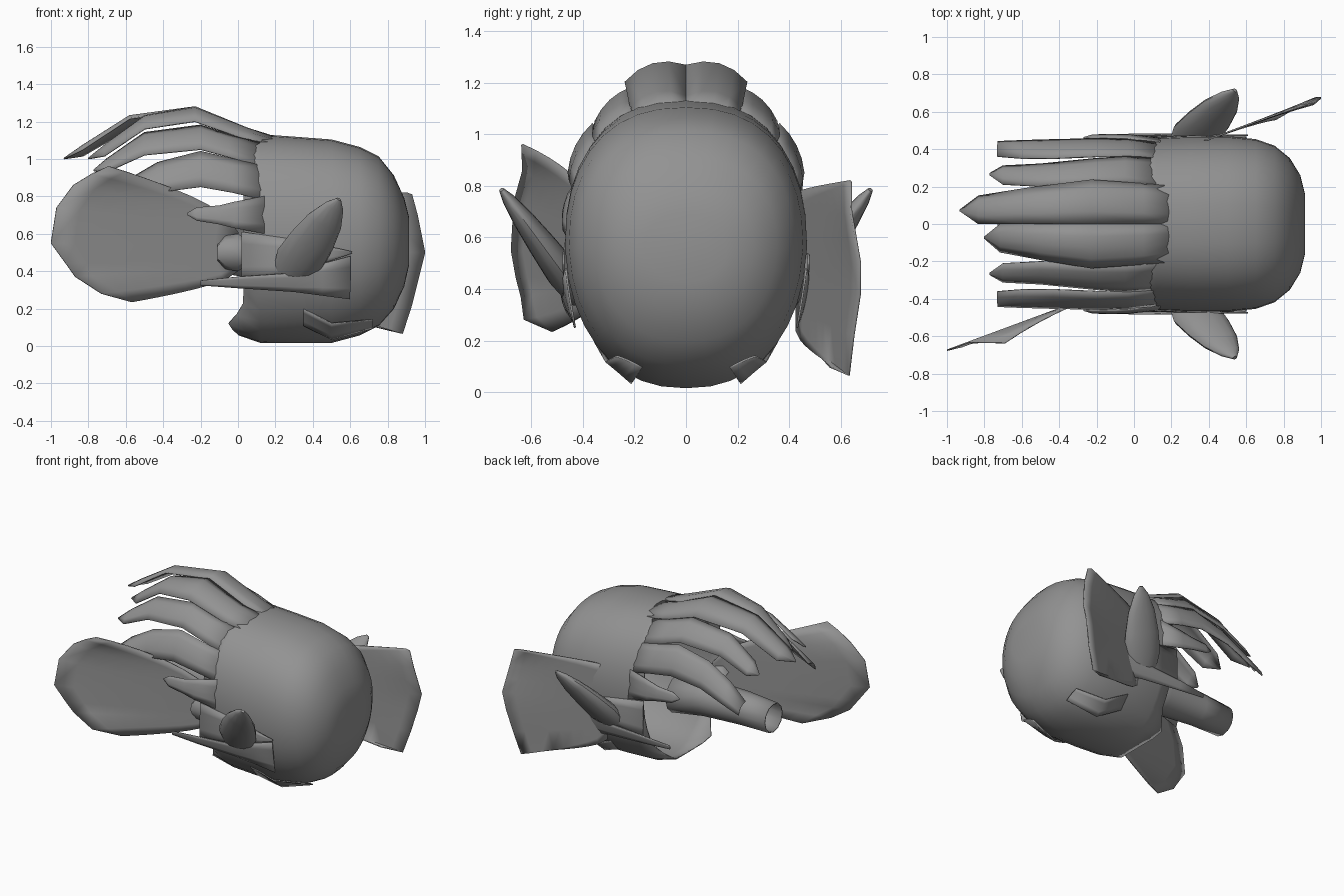
import bpy, bmesh, math
from mathutils import Vector

if "Cube" in bpy.data.objects:
    bpy.data.objects.remove(bpy.data.objects["Cube"])

grey = bpy.data.materials.new("plain grey")
grey.diffuse_color = (0.29, 0.29, 0.29, 1)
grey.use_nodes = True
grey.node_tree.nodes["Principled BSDF"].inputs["Base Color"].default_value = grey.diffuse_color


def make(name, rows, closed=False, thick=0.0, mirror=False, cap=False):
    """Skin a grid of point rows into one smooth object."""
    bm = bmesh.new()
    vs = [[bm.verts.new(p) for p in r] for r in rows]
    n = len(rows[0])
    for a, b in zip(vs, vs[1:]):
        for i in range(n if closed else n - 1):
            j = (i + 1) % n
            bm.faces.new((a[i], a[j], b[j], b[i]))
    if cap:
        bm.faces.new(vs[-1])
    bmesh.ops.remove_doubles(bm, verts=bm.verts, dist=0.0005)
    bmesh.ops.recalc_face_normals(bm, faces=bm.faces)
    me = bpy.data.meshes.new(name)
    bm.to_mesh(me)
    bm.free()
    ob = bpy.data.objects.new(name, me)
    bpy.context.collection.objects.link(ob)
    me.materials.append(grey)
    if thick:
        m = ob.modifiers.new("thickness", 'SOLIDIFY')
        m.thickness = thick
        m.offset = 0
    if mirror:
        m = ob.modifiers.new("mirror", 'MIRROR')
        m.use_axis = (False, True, False)
        m.use_mirror_merge = False
    bpy.ops.object.select_all(action='DESELECT')
    ob.select_set(True)
    bpy.context.view_layer.objects.active = ob
    bpy.ops.object.shade_smooth_by_angle(angle=math.radians(45))
    return ob


def strand(name, stations, bulge=0.02, side=1, mirror=False, root=0.4):
    """Each station is x, upper edge y z, lower edge y z; the middle bulges outward."""
    rows = []
    for k, (x, y1, z1, y2, z2) in enumerate(stations):
        a, b = Vector((x, y1 * side, z1)), Vector((x, y2 * side, z2))
        out = Vector((0, (z1 - z2) * side, abs(y2 - y1)))
        if out.length > 0:
            out.normalize()
        w = bulge * min(1, (a - b).length / 0.1) * (root if k == 0 else 1)
        rows.append([a.lerp(b, v) + out * w * 4 * v * (1 - v) for v in (0, 0.25, 0.5, 0.75, 1)])
    make(name, rows, thick=0.008, mirror=mirror)


# hair cap: hollow shell open towards -x (x, top, bottom, half width)
SECTIONS = [(0.03, 1.135, 0.06, 0.447), (0.12, 1.128, 0.02, 0.457), (0.3, 1.115, 0.02, 0.465),
            (0.5, 1.1, 0.02, 0.465), (0.65, 1.06, 0.06, 0.45), (0.75, 1.01, 0.11, 0.415),
            (0.83, 0.91, 0.2, 0.35), (0.885, 0.79, 0.32, 0.26), (0.91, 0.69, 0.43, 0.16)]
rows = []
for k, (x, top, bot, hy) in enumerate(SECTIONS):
    row = []
    for i in range(36):
        t = math.tau * i / 36
        c, s = math.cos(t), math.sin(t)
        y = hy * math.copysign(abs(c) ** 0.85, c)
        z = (top + bot) / 2 + (top - bot) / 2 * math.copysign(abs(s) ** 0.85, s)
        if s < 0:
            y *= 1 - (0.15 if k < 2 else 0.1) * abs(s)
        # the front rim reaches further forward low down at both sides
        dx = 0
        if k == 0 and s < -0.2:
            dx = -0.08 * math.exp(-((s + 0.87) / 0.12) ** 2)
        row.append((x + dx, y, z))
    rows.append(row)
make("hair_cap", rows, closed=True, thick=0.008, cap=True)

# fringe strands
for side, tip, nm in ((1, -0.93, "fringe_centre_long"), (-1, -0.8, "fringe_centre_short")):
    k = tip / -0.93
    strand(nm, [(0.22, 0, 1.11, 0.2, 1.08), (0.05, 0, 1.145, 0.215, 1.1),
                (-0.23, 0, 1.265, 0.235, 1.2), (-0.58 * k, 0, 1.215, 0.19, 1.16),
                (-0.83 * k, 0, 1.05, 0.15, 1.015), (tip, 0.07, 1.0, 0.075, 1.0)],
           bulge=0.04, side=side, root=0.2)
strand("fringe_upper", [(0.14, 0.21, 1.08, 0.355, 0.95), (-0.05, 0.21, 1.13, 0.36, 1.01),
                        (-0.2, 0.21, 1.18, 0.35, 1.05), (-0.5, 0.2, 1.14, 0.32, 1.02),
                        (-0.7, 0.21, 1.0, 0.31, 0.93), (-0.77, 0.26, 0.94, 0.27, 0.935)], mirror=True)
strand("fringe_side", [(0.14, 0.35, 0.96, 0.435, 0.78), (-0.03, 0.36, 1.0, 0.45, 0.82),
                       (-0.2, 0.36, 1.04, 0.455, 0.85), (-0.43, 0.35, 0.98, 0.45, 0.82),
                       (-0.6, 0.35, 0.88, 0.445, 0.75), (-0.73, 0.36, 0.77, 0.44, 0.7)], mirror=True)
strand("temple_strand", [(0.14, 0.435, 0.8, 0.458, 0.6), (-0.02, 0.455, 0.77, 0.475, 0.63),
                         (-0.1, 0.46, 0.75, 0.475, 0.65), (-0.22, 0.46, 0.74, 0.475, 0.67),
                         (-0.27, 0.46, 0.71, 0.46, 0.7)], bulge=0.008, mirror=True)
strand("side_panel", [(0.61, 0.475, 0.505, 0.475, 0.495), (0.45, 0.473, 0.54, 0.471, 0.44),
                      (0.3, 0.468, 0.57, 0.468, 0.38), (0.02, 0.458, 0.61, 0.463, 0.36)],
       bulge=0.003, mirror=True)
strand("cheek_strand", [(0.6, 0.465, 0.48, 0.43, 0.25), (0.45, 0.475, 0.44, 0.435, 0.27),
                        (0.3, 0.48, 0.39, 0.445, 0.29), (0.0, 0.48, 0.37, 0.46, 0.31),
                        (-0.2, 0.47, 0.35, 0.465, 0.325)], bulge=0.005, mirror=True)
strand("nape_strand", [(0.35, 0.355, 0.2, 0.28, 0.11), (0.5, 0.31, 0.12, 0.21, 0.035),
                       (0.72, 0.27, 0.14, 0.17, 0.095)], bulge=0.006, mirror=True)

# pointed ears
root, tip = Vector((0.28, 0.42, 0.385)), Vector((0.54, 0.715, 0.785))
d = (tip - root).normalized()
wide = (Vector((1, 0, 0)) - d * d.x).normalized()
thin = d.cross(wide)
rows = []
for t, a, b in ((0, 0.1, 0.055), (0.2, 0.135, 0.065), (0.45, 0.125, 0.055),
                (0.7, 0.1, 0.042), (0.9, 0.055, 0.025), (1, 0.012, 0.01)):
    c = root.lerp(tip, t)
    rows.append([c + wide * a * math.cos(math.tau * i / 14) + thin * b * math.sin(math.tau * i / 14)
                 for i in range(14)])
make("ear", rows, closed=True, cap=True, mirror=True)


# bow wings: scalloped fans leaning outward; each rim point is x, z and sideways curl
def wing(name, edge, base_x, z_top, z_bot, y0):
    rows = []
    for k in range(9):
        u = k / 8
        row = []
        for i, (ex, ez, curl) in enumerate(edge):
            v = i / (len(edge) - 1)
            bz = z_top + (z_bot - z_top) * v
            x = base_x + (ex - base_x) * u
            row.append((x, y0 + 0.37 * x + curl * u ** 3, bz + (ez - bz) * u ** 0.6))
        rows.append(row)
    make(name, rows, thick=0.008)


wing("bow_wing_left", [(-0.69, 0.96, -0.075), (-0.78, 0.92, -0.04), (-0.88, 0.86, 0), (-0.97, 0.74, 0),
                       (-1.0, 0.55, 0), (-0.92, 0.44, -0.01), (-0.87, 0.37, -0.01),
                       (-0.73, 0.28, -0.05), (-0.57, 0.235, 0)],
     0.0, 0.61, 0.4, -0.305)
wing("bow_wing_right", [(0.9, 0.82, 0), (0.93, 0.81, -0.01), (0.96, 0.7, -0.02), (0.98, 0.6, -0.01),
                        (1.0, 0.5, 0), (0.97, 0.38, 0.01), (0.93, 0.22, 0), (0.88, 0.065, 0),
                        (0.76, 0.1, -0.03)],
     0.33, 0.77, 0.24, 0.305)

# bow knot beside the opening
rows = []
for x, r in ((-0.11, 0.05), (-0.07, 0.09), (0.0, 0.1), (0.06, 0.06)):
    rows.append([(x, -0.33 + 0.06 * math.cos(math.tau * i / 8), 0.5 + r * math.sin(math.tau * i / 8))
                 for i in range(8)])
make("bow_knot", rows, closed=True, cap=True)

# hollow tube reaching out of the opening
rows = []
for x, y, z, r in ((0.05, 0.03, 0.5, 0.13), (-0.2, 0.03, 0.53, 0.12),
                   (-0.5, 0.04, 0.54, 0.11), (-0.73, 0.04, 0.53, 0.1)):
    rows.append([(x, y + r * math.cos(math.tau * i / 12), z + r * math.sin(math.tau * i / 12))
                 for i in range(12)])
make("tube", rows, closed=True, thick=0.008)
